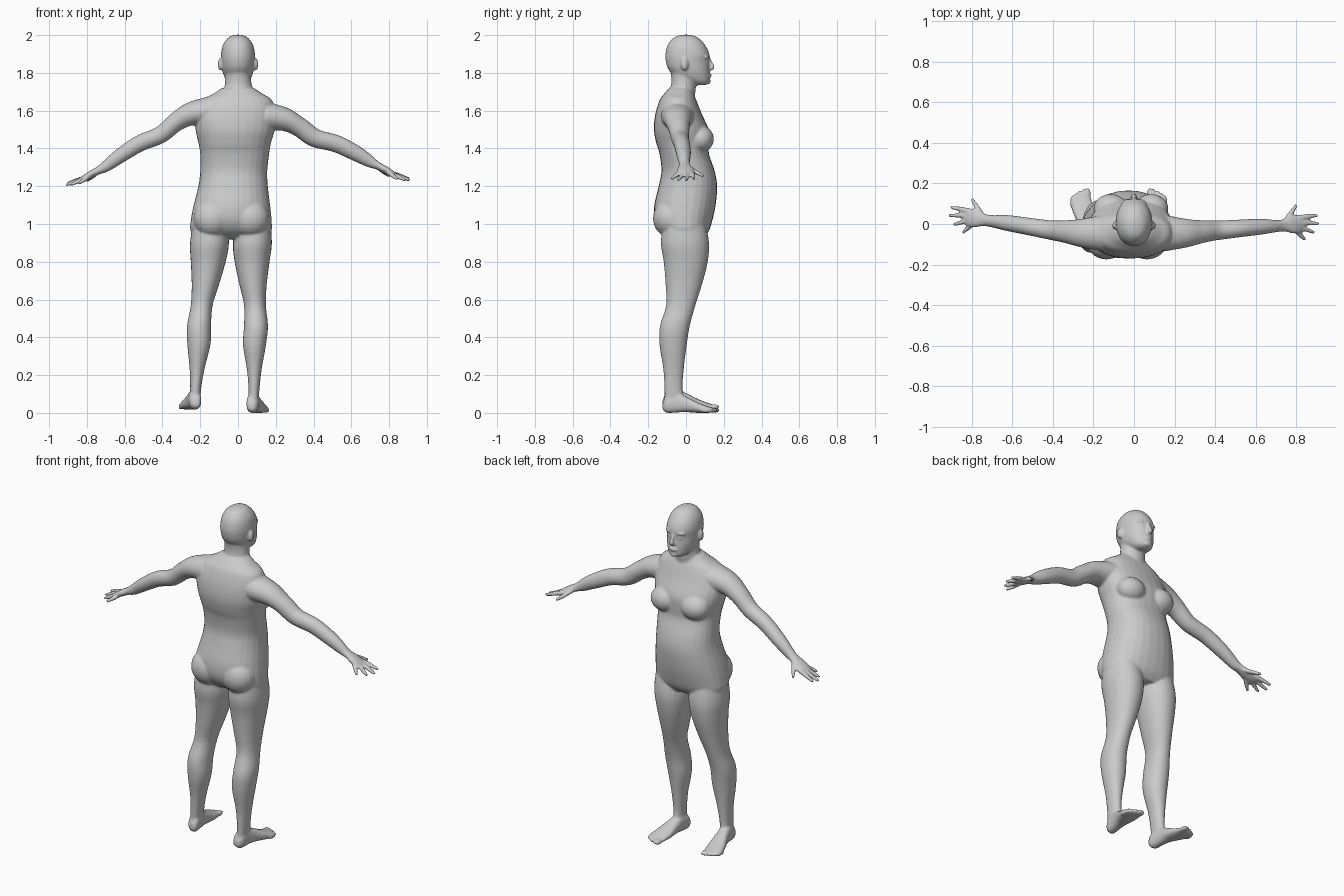
import bpy, bmesh, math
from mathutils import Vector, Matrix

bm = bmesh.new()
SEG = 28


def spline(rows, n=4):
    """Smoothly interpolate rows of station values (Catmull-Rom)."""
    out = []
    for i in range(len(rows) - 1):
        p0, p1, p2, p3 = (rows[max(0, min(len(rows) - 1, i + k))] for k in (-1, 0, 1, 2))
        for s in range(n):
            t = s / n
            out.append([0.5 * (2 * b + (c - a) * t + (2 * a - 5 * b + 4 * c - d) * t * t
                               + (3 * b - a - 3 * c + d) * t ** 3)
                        for a, b, c, d in zip(p0, p1, p2, p3)])
    return out + [list(rows[-1])]


def skin(rings):
    rings = [[bm.verts.new(p) for p in r] for r in rings]
    for a, b in zip(rings, rings[1:]):
        for i in range(SEG):
            j = (i + 1) % SEG
            bm.faces.new((a[i], a[j], b[j], b[i]))
    bm.faces.new(rings[0])
    bm.faces.new(rings[-1])


def oval(c, u, v, n=2.0):
    pts = []
    for i in range(SEG):
        t = 2 * math.pi * i / SEG
        co, si = math.cos(t), math.sin(t)
        pts.append(c + u * math.copysign(abs(co) ** (2 / n), co) + v * math.copysign(abs(si) ** (2 / n), si))
    return pts


def same(p):
    return p


def column(rows, n=2.0, f=same):
    """Rows of z, x min, x max, y min, y max."""
    skin([[f(p) for p in oval(Vector(((a + b) / 2, (c + d) / 2, z)),
                              Vector(((b - a) / 2, 0, 0)), Vector((0, (d - c) / 2, 0)), n)]
          for z, a, b, c, d in spline(rows)])


def limb(rows, f=same):
    """Rows of x, y, z, half width along y, half thickness."""
    rows = spline(rows)
    rings = []
    for i, (x, y, z, w, h) in enumerate(rows):
        a, b = rows[max(0, i - 1)], rows[min(len(rows) - 1, i + 1)]
        t = Vector(b[:3]) - Vector(a[:3])
        side = t.cross(Vector((0, 0, 1))).normalized()
        up = side.cross(t).normalized()
        rings.append([f(p) for p in oval(Vector((x, y, z)), side * w, up * h)])
    skin(rings)


def ball(c, r, f=same):
    m = Matrix.Translation(f(Vector(c))) @ Matrix.Diagonal((*r, 1))
    bmesh.ops.create_uvsphere(bm, u_segments=20, v_segments=12, radius=1, matrix=m)


# torso
column([(1.72, -.085, .085, -.09, .03), (1.69, -.13, .13, -.115, .04),
        (1.655, -.19, .18, -.14, .055), (1.58, -.225, .2, -.163, .085),
        (1.5, -.225, .195, -.17, .12), (1.43, -.21, .175, -.158, .122),
        (1.37, -.2, .165, -.14, .122), (1.28, -.2, .155, -.13, .152),
        (1.2, -.21, .158, -.145, .165), (1.1, -.235, .17, -.168, .157),
        (1.02, -.25, .178, -.165, .14), (.96, -.25, .176, -.13, .12),
        (.92, -.2, .13, -.07, .09)], 2.25)
for x in (-.115, .085):
    ball((x, .075, 1.45), (.085, .073, .072))      # chest
for x in (-.135, .065):
    ball((x, -.085, 1.03), (.1, .09, .1))          # buttocks

# neck
column([(1.64, -.085, .085, -.12, .04), (1.7, -.075, .078, -.088, .05),
        (1.76, -.068, .07, -.077, .056), (1.82, -.066, .068, -.085, .07)])

# head and face
column([(z, -w, w, a, b) for z, w, a, b in (
    (2.002, .015, -.02, .02), (1.988, .05, -.063, .062), (1.95, .079, -.096, .1),
    (1.9, .09, -.109, .124), (1.86, .089, -.107, .122), (1.82, .085, -.094, .125),
    (1.78, .073, -.06, .127), (1.75, .053, 0, .124), (1.735, .03, .035, .105))], 2.1)
limb([(0, .118, 1.88, .009, .01), (0, .132, 1.85, .01, .01), (0, .142, 1.828, .015, .01),
      (0, .125, 1.818, .012, .006)])
ball((0, .122, 1.787), (.027, .015, .011))
ball((0, .118, 1.753), (.022, .014, .014))
for s in (-1, 1):
    ball((s * .095, -.008, 1.845), (.012, .02, .033))
    ball((s * .035, .104, 1.884), (.028, .018, .009))
    ball((s * .034, .104, 1.857), (.014, .015, .009))


def right_leg(p):
    return Vector((-p.x - .15 + .084 * p.z, p.y, p.z))


def right_foot(p):
    return Vector((-p.x - .15, p.y, p.z - .018))


def right_arm(p):
    x = abs(p.x)
    t = min(1, max(0, (x - .33) / .37))
    return Vector((-p.x, p.y - .08 * max(0, x - .4), p.z - .03 + .055 * t))


# legs
for f in (same, right_leg):
    column([(1.02, -.235, -.06, -.12, .1), (.9, -.254, -.048, -.133, .122),
            (.8, -.25, -.065, -.118, .115), (.68, -.245, -.1, -.108, .085),
            (.57, -.25, -.134, -.105, .05), (.46, -.27, -.143, -.138, .02),
            (.36, -.268, -.146, -.14, .004), (.23, -.256, -.178, -.12, -.012),
            (.12, -.253, -.196, -.114, -.018), (.06, -.255, -.198, -.115, 0)], 2.1, f)

# feet and toes
for f in (same, right_foot):
    rings = []
    for y, a, b, lo, hi in spline([
            (-.124, -.24, -.205, .035, .07), (-.1, -.258, -.195, .018, .11),
            (-.05, -.265, -.198, .02, .125), (0, -.278, -.2, .022, .105),
            (.06, -.302, -.2, .018, .075), (.11, -.314, -.207, .018, .055),
            (.14, -.31, -.215, .02, .045)]):
        rings.append([f(p) for p in oval(Vector(((a + b) / 2, y, (lo + hi) / 2)),
                                         Vector(((b - a) / 2, 0, 0)), Vector((0, 0, (hi - lo) / 2)), 2.4)])
    skin(rings)
    for i in range(5):
        ball((-.228 - .019 * i, .145 - .004 * i * i / 1.6, .032),
             (.015 if i == 0 else .0105, .034, .014), f)

# arms, hands and fingers
for f in (same, right_arm):
    limb([(-.15, -.045, 1.6, .09, .075), (-.25, -.045, 1.583, .072, .062),
          (-.33, -.038, 1.538, .057, .05), (-.41, -.03, 1.472, .048, .046),
          (-.52, -.012, 1.427, .043, .044), (-.625, .005, 1.36, .039, .039),
          (-.7, .014, 1.305, .03, .03), (-.74, .02, 1.283, .031, .021),
          (-.775, .026, 1.264, .043, .02), (-.81, .033, 1.244, .045, .017),
          (-.832, .035, 1.234, .038, .012)], f)
    for base, tip in (((-.81, .065, 1.246), (-.905, .083, 1.215)),
                      ((-.815, .042, 1.243), (-.912, .042, 1.206)),
                      ((-.81, .02, 1.243), (-.889, -.003, 1.206)),
                      ((-.795, .0, 1.247), (-.845, -.043, 1.213)),
                      ((-.745, .04, 1.272), (-.8, .125, 1.228))):
        mid = [(p + q) / 2 for p, q in zip(base, tip)]
        limb([(*base, .013, .012), (*mid, .012, .012), (*tip, .008, .008)], f)

bmesh.ops.recalc_face_normals(bm, faces=bm.faces)
mesh = bpy.data.meshes.new("human_body")
bm.to_mesh(mesh)
bm.free()
body = bpy.data.objects.new("human_body", mesh)
bpy.context.collection.objects.link(body)

# fuse the parts into one soft skin
fuse = body.modifiers.new("fuse", 'REMESH')
fuse.mode = 'VOXEL'
fuse.voxel_size = .006
fuse.use_smooth_shade = True
soften = body.modifiers.new("soften", 'SMOOTH')
soften.factor = .5
soften.iterations = 7
bpy.context.view_layer.objects.active = body
body.select_set(True)
for name in ("fuse", "soften"):
    bpy.ops.object.modifier_apply(modifier=name)
bpy.ops.object.shade_smooth()
